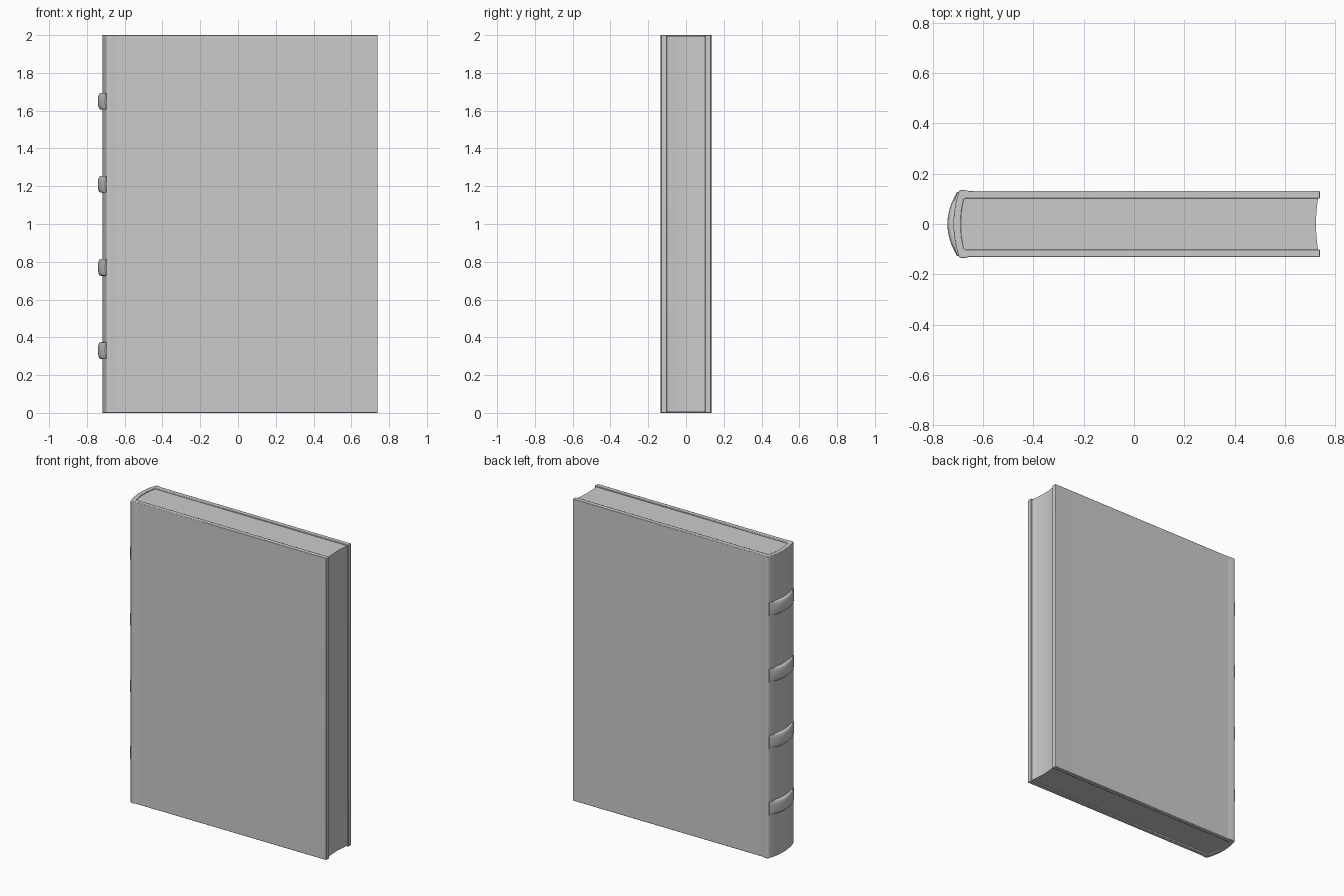
import bpy
import bmesh
import math

if "Cube" in bpy.data.objects:
    bpy.data.objects.remove(bpy.data.objects["Cube"])


def finish(name, bm, angle=35):
    bmesh.ops.recalc_face_normals(bm, faces=bm.faces)
    mesh = bpy.data.meshes.new(name)
    bm.to_mesh(mesh)
    bm.free()
    obj = bpy.data.objects.new(name, mesh)
    bpy.context.collection.objects.link(obj)
    bpy.context.view_layer.objects.active = obj
    obj.select_set(True)
    bpy.ops.object.shade_smooth_by_angle(angle=math.radians(angle))
    obj.select_set(False)
    return obj


def prism(name, outline, z0, z1):
    bm = bmesh.new()
    face = bm.faces.new([bm.verts.new((x, y, z0)) for x, y in outline])
    top = bmesh.ops.extrude_face_region(bm, geom=[face])["geom"]
    verts = [v for v in top if isinstance(v, bmesh.types.BMVert)]
    bmesh.ops.translate(bm, verts=verts, vec=(0, 0, z1 - z0))
    return finish(name, bm)


def mirrored(half):
    """Mirror a half outline, running from y > 0 to the centre line, across y."""
    return half + [(x, -y) for x, y in reversed(half) if y > 1e-6]


def spine(t):
    return -0.718 + 0.021 * t * t, 0.128 * t


# Wrap-around cover: boards, raised shoulders and rounded spine
outer = [(0.739, 0.131), (-0.63, 0.131), (-0.66, 0.132), (-0.677, 0.136),
         (-0.687, 0.136), (-0.693, 0.133)]
outer += [spine(1 - i / 10) for i in range(11)]
inner = [(0.739, 0.101), (-0.672, 0.101), (-0.678, 0.097), (-0.682, 0.075),
         (-0.687, 0.045), (-0.689, 0.0)]
cover = prism("cover", mirrored(outer) + mirrored(inner)[::-1], 0, 2)
bevel = cover.modifiers.new("soft_edges", "BEVEL")
bevel.width = 0.003
bevel.segments = 2
bevel.limit_method = "ANGLE"
bevel.angle_limit = math.radians(50)

# Page block with hollow fore edge
fore = [(0.732 - 0.008 * (1 - (y / 0.101) ** 2), y)
        for y in [-0.101 + 0.202 * i / 12 for i in range(13)]]
prism("page_block", fore + mirrored(inner[1:]), 0.007, 1.993)


# Raised bands across the spine
def band(name, z, height=0.09, depth=0.024, steps=24, segs=12):
    bm = bmesh.new()
    rings = []
    for i in range(steps + 1):
        t = -1 + 2 * i / steps
        x, y = spine(t)
        d = depth * (1 - 0.75 * t * t)
        ring = []
        for j in range(segs + 1):
            a = math.pi * j / segs
            out = d * math.sin(a) ** 0.5 if 0 < j < segs else -0.004
            ring.append(bm.verts.new((x - out, y, z + height / 2 * math.cos(a))))
        rings.append(ring)
    for a, b in zip(rings, rings[1:]):
        for j in range(segs + 1):
            k = (j + 1) % (segs + 1)
            bm.faces.new((a[j], a[k], b[k], b[j]))
    bm.faces.new(rings[0])
    bm.faces.new(rings[-1])
    finish(name, bm, 50)


for n in range(4):
    band(f"spine_band_{n + 1}", 0.33 + 0.44 * n)
